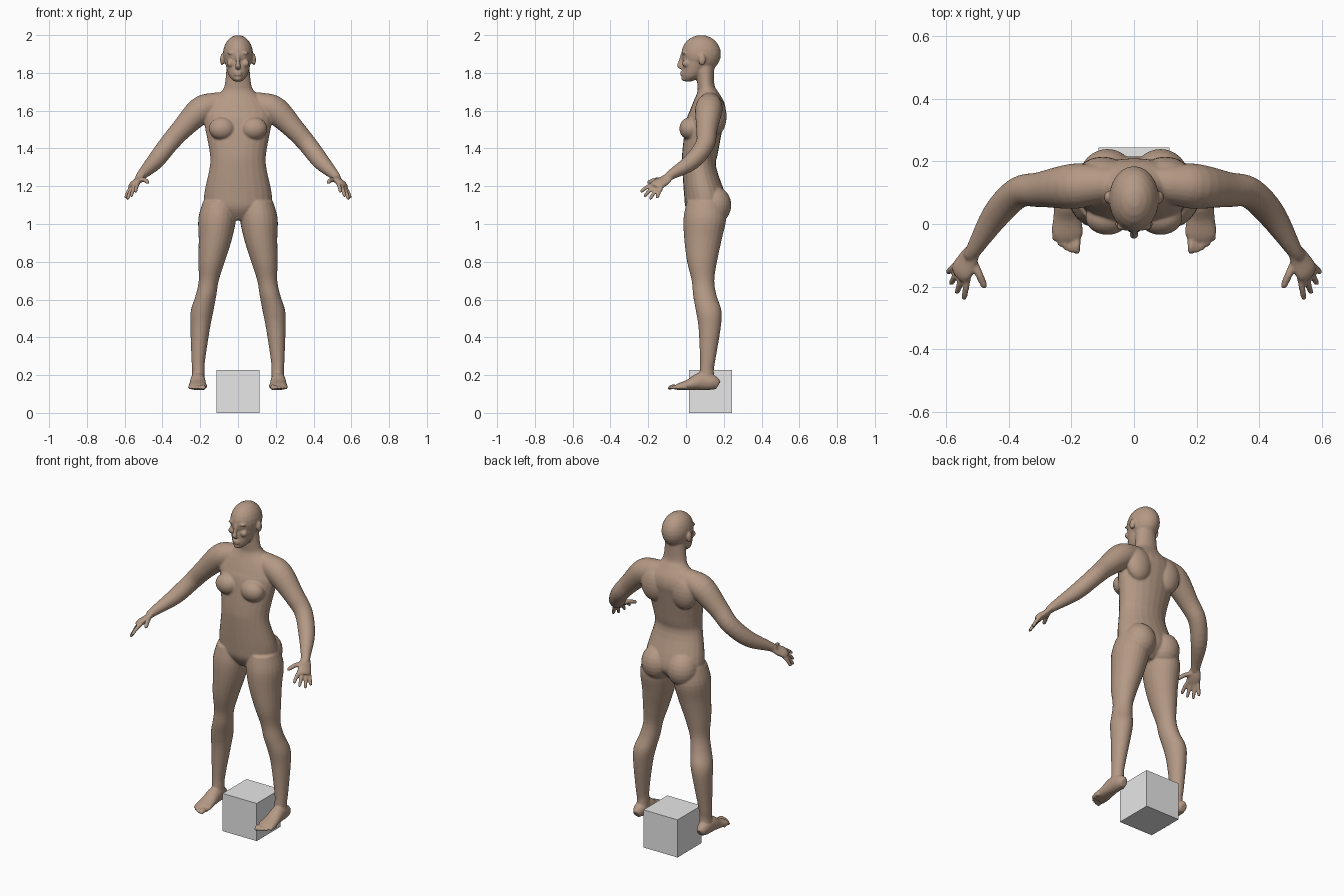
import bpy
import bmesh
from math import sin, cos, pi
from mathutils import Vector, Matrix

default_cube = bpy.data.objects.get("Cube")
if default_cube:
    bpy.data.objects.remove(default_cube, do_unlink=True)

SIDE_AXIS, DEPTH_AXIS = Vector((1, 0, 0)), Vector((0, 1, 0))
SEGMENTS, STEPS = 24, 4


def make_material(name, red, green, blue):
    material = bpy.data.materials.new(name)
    material.use_nodes = True
    colour = (red, green, blue, 1)
    material.diffuse_color = colour
    shader = material.node_tree.nodes["Principled BSDF"]
    shader.inputs["Base Color"].default_value = colour
    return material


def make_object(name, bm, material):
    bmesh.ops.recalc_face_normals(bm, faces=bm.faces)
    mesh = bpy.data.meshes.new(name)
    bm.to_mesh(mesh)
    bm.free()
    mesh.materials.append(material)
    result = bpy.data.objects.new(name, mesh)
    bpy.context.collection.objects.link(result)
    return result


def refine(stations):
    """Interpolate the stations with a smooth spline."""
    rows = [Vector(row) for row in stations]
    padded = [rows[0]] + rows + [rows[-1]]
    result = []
    for before, start, end, after in zip(padded, padded[1:], padded[2:], padded[3:]):
        leaving, arriving = (end - before) / 2, (after - start) / 2
        change = end - start
        for step in range(STEPS):
            t = step / STEPS
            result.append(start + leaving * t
                          + (3 * change - 2 * leaving - arriving) * t ** 2
                          + (leaving + arriving - 2 * change) * t ** 3)
    return result + [rows[-1]]


def loft(bm, stations, side=1, wide=SIDE_AXIS, level=False):
    """Closed tube through (x, y, z, half width, half depth) stations."""
    rows = refine(stations)
    centres = [Vector(row[:3]) for row in rows]
    rings = []
    for index, row in enumerate(rows):
        across, deep = SIDE_AXIS, DEPTH_AXIS
        if not level:
            ahead = centres[min(index + 1, len(rows) - 1)]
            along = (ahead - centres[max(index - 1, 0)]).normalized()
            across = (wide - along * wide.dot(along)).normalized()
            deep = along.cross(across)
        ring = []
        for segment in range(SEGMENTS):
            angle = 2 * pi * segment / SEGMENTS
            point = centres[index] + across * row[3] * cos(angle) + deep * row[4] * sin(angle)
            ring.append(bm.verts.new((point.x * side, point.y, point.z)))
        rings.append(ring)
    for lower, upper in zip(rings, rings[1:]):
        for i in range(SEGMENTS):
            j = (i + 1) % SEGMENTS
            bm.faces.new((lower[i], lower[j], upper[j], upper[i]))
    bm.faces.new(rings[0])
    bm.faces.new(rings[-1])


def limb(bm, stations, ratio=1, **options):
    """Tube through (x, y, z, radius) with a constant depth to width ratio."""
    loft(bm, [(x, y, z, radius, radius * ratio) for x, y, z, radius in stations], **options)


def trunk(bm, profile):
    """Level tube from (height, front, back, half width) rows."""
    loft(bm, [(0, (front + back) / 2, z, half, (back - front) / 2)
              for z, front, back, half in profile], level=True)


def blob(bm, centre, radii, side=1):
    place = Matrix.Translation((centre[0] * side, centre[1], centre[2]))
    bmesh.ops.create_uvsphere(bm, u_segments=SEGMENTS, v_segments=SEGMENTS // 2, radius=1,
                              matrix=place @ Matrix.Diagonal((*radii, 1)))


def digit(bm, root, tip, radius, side):
    """Rounded, slightly arched finger or toe."""
    middle = root.lerp(tip, .5) + Vector((0, 0, radius / 2))
    limb(bm, [(*root, radius), (*middle, radius),
              (*root.lerp(tip, .9), radius * .85), (*tip, radius * .4)], side=side)


skin = make_material("skin", .46, .32, .235)
grey = make_material("light grey", .8, .8, .8)
body = bmesh.new()

# Torso and neck
trunk(body, [(1.02, .04, .15, .04), (1.08, 0, .21, .16), (1.15, -.01, .21, .18),
             (1.3, -.02, .16, .15), (1.38, -.02, .17, .15), (1.54, 0, .2, .18),
             (1.6, .02, .21, .18), (1.65, .04, .2, .15), (1.7, .06, .17, .09),
             (1.74, .06, .15, .07), (1.84, .05, .15, .06)])

# Skull, then face from chin to forehead
blob(body, (0, .08, 1.9), (.08, .105, .1))
trunk(body, [(1.755, -.01, .03, .02), (1.78, -.02, .08, .045), (1.82, -.02, .11, .06),
             (1.88, -.015, .14, .07), (1.95, 0, .14, .06)])

# Nose, lips and chin
limb(body, [(0, -.02, 1.9, .008), (0, -.03, 1.86, .01),
            (0, -.033, 1.835, .015), (0, -.02, 1.82, .012)], level=True)
for lip_height in (1.79, 1.803):
    blob(body, (0, -.02, lip_height), (.022, .011, .006))
blob(body, (0, -.01, 1.77), (.02, .015, .013))

for side in (1, -1):
    # Brow, eye, cheek and ear
    blob(body, (.03, -.01, 1.905), (.027, .012, .008), side)
    blob(body, (.03, -.005, 1.885), (.015, .01, .007), side)
    blob(body, (.04, 0, 1.85), (.02, .02, .02), side)
    blob(body, (.085, .085, 1.87), (.01, .02, .03), side)

    # Chest, shoulder blade and buttock
    blob(body, (.085, .02, 1.505), (.07, .055, .06), side)
    blob(body, (.1, .16, 1.57), (.08, .055, .1), side)
    blob(body, (.085, .15, 1.1), (.09, .09, .1), side)

    # Arm from collar to wrist
    limb(body, [(.04, .13, 1.65, .05), (.13, .125, 1.63, .065), (.2, .12, 1.6, .072),
                (.3, .11, 1.5, .056), (.37, .1, 1.42, .05), (.44, .03, 1.33, .045),
                (.51, -.08, 1.26, .026), (.525, -.1, 1.24, .022)],
         side=side, wide=DEPTH_AXIS)

    # Palm, with fingers fanned along the knuckle line
    first_knuckle, last_knuckle = Vector((.53, -.165, 1.215)), Vector((.57, -.13, 1.19))
    limb(body, [(.51, -.08, 1.26, .025), (.53, -.115, 1.23, .036),
                (.55, -.15, 1.21, .04), (.56, -.165, 1.195, .03)],
         ratio=.5, side=side, wide=last_knuckle - first_knuckle)
    for finger, length in enumerate((.09, .095, .09, .065)):
        spread = finger / 3
        root = first_knuckle.lerp(last_knuckle, spread)
        reach = Vector((.15, -.85, -.5)).lerp(Vector((.4, -.4, -.85)), spread)
        digit(body, root, root + reach.normalized() * length, .0105, side)
    digit(body, Vector((.515, -.115, 1.235)), Vector((.475, -.205, 1.22)), .0125, side)

    # Leg from hip to ankle
    limb(body, [(.1, .1, 1.12, .085), (.11, .1, 1.03, .1), (.12, .09, .92, .088),
                (.14, .085, .8, .07), (.155, .09, .7, .053), (.17, .1, .62, .055),
                (.19, .12, .54, .06), (.2, .125, .45, .052), (.21, .115, .28, .036),
                (.21, .11, .22, .033), (.21, .115, .14, .036)],
         ratio=1.13, side=side, level=True)

    # Foot from heel to ball, resting on a flat sole
    foot_x, sole = .213, .12
    loft(body, [(foot_x, y, (top + sole) / 2, half, (top - sole) / 2)
                for y, half, top in ((.17, .02, .17), (.14, .035, .2), (.08, .04, .215),
                                     (.02, .045, .18), (-.03, .05, .16), (-.05, .04, .15))],
         side=side)
    for toe in range(5):
        tip = Vector((.183 + toe * .0175, toe * toe / 400 - .095, .132))
        digit(body, tip + DEPTH_AXIS * .055, tip, .0095 if toe else .0125, side)

# Fuse the parts into one continuous skin
figure = make_object("body", body, skin)
fuse = figure.modifiers.new("Fuse", "REMESH")
fuse.mode = "VOXEL"
fuse.voxel_size = .0055
fuse.use_smooth_shade = True
soften = figure.modifiers.new("Soften", "SMOOTH")
soften.factor = .5
soften.iterations = 4

# Plain block between the feet
block = bmesh.new()
bmesh.ops.create_cube(block, size=.228, matrix=Matrix.Translation((0, .13, .114)))
make_object("base_block", block, grey)
